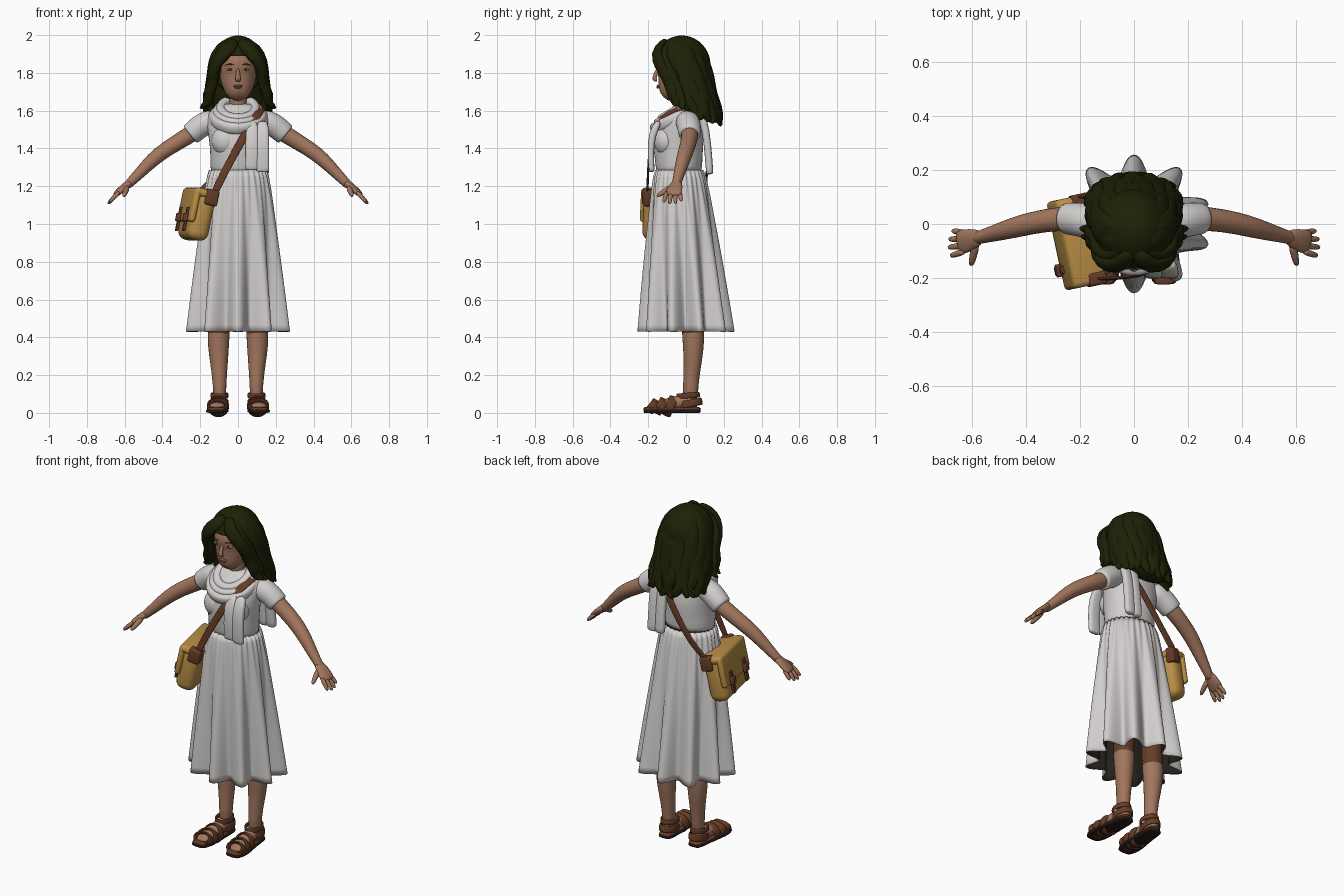
import bpy, bmesh, random
from math import sin, cos, pi, radians, copysign
from mathutils import Vector, Matrix

random.seed(4)
if "Cube" in bpy.data.objects:
    bpy.data.objects.remove(bpy.data.objects["Cube"])


def material(name, rgb):
    m = bpy.data.materials.new(name)
    m.use_nodes = True
    m.diffuse_color = (*rgb, 1)
    bsdf = m.node_tree.nodes["Principled BSDF"]
    bsdf.inputs["Base Color"].default_value = (*rgb, 1)
    bsdf.inputs["Roughness"].default_value = 0.8
    return m


SKIN = material("warm skin", (.36, .18, .11))
HAIR = material("dark olive hair", (.013, .015, .002))
CLOTH = material("off white cloth", (.64, .62, .61))
LINING = material("dark skirt lining", (.016, .014, .01))
TAN = material("tan canvas", (.48, .27, .06))
LEATHER = material("brown leather", (.13, .045, .02))
SOLE = material("dark sole", (.02, .011, .008))
EYE = material("eye white", (.38, .3, .26))
LIPS = material("lips", (.3, .125, .085))

UP, FRONT = Vector((0, 0, 1)), Vector((0, -1, 0))


def finish(name, bm, mat, sub=0):
    bmesh.ops.recalc_face_normals(bm, faces=bm.faces)
    mesh = bpy.data.meshes.new(name)
    bm.to_mesh(mesh)
    bm.free()
    mesh.materials.append(mat)
    for p in mesh.polygons:
        p.use_smooth = True
    obj = bpy.data.objects.new(name, mesh)
    bpy.context.collection.objects.link(obj)
    if sub:
        mod = obj.modifiers.new("subdivision", "SUBSURF")
        mod.levels = mod.render_levels = sub
    return obj


def sweep(name, pts, mat, up=UP, n=12, power=1.0, closed=False, sub=1):
    """Skin elliptical sections (x, y, z, half width, half depth) along a path."""
    bm = bmesh.new()
    path = [Vector(p[:3]) for p in pts]
    rings, count = [], len(pts)
    for i, p in enumerate(path):
        nxt = path[(i + 1) % count] if closed else path[min(i + 1, count - 1)]
        prv = path[i - 1] if closed else path[max(i - 1, 0)]
        t = (nxt - prv).normalized()
        side = t.cross(up(p) if callable(up) else up).normalized()
        nrm = side.cross(t)
        a, b = pts[i][3], pts[i][-1]
        ring = []
        for k in range(n):
            c, s = cos(2 * pi * k / n), sin(2 * pi * k / n)
            c, s = copysign(abs(c) ** power, c), copysign(abs(s) ** power, s)
            ring.append(bm.verts.new(p + side * a * c + nrm * b * s))
        rings.append(ring)
    for i in range(count if closed else count - 1):
        r, q = rings[i], rings[(i + 1) % count]
        for k in range(n):
            bm.faces.new((r[k], r[(k + 1) % n], q[(k + 1) % n], q[k]))
    if not closed:
        bm.faces.new(rings[0])
        bm.faces.new(rings[-1])
    return finish(name, bm, mat, sub)


def loop(name, c, u, v, width, depth, mat, n=20):
    """Closed band around centre c, spanned by the half axes u and v."""
    c, u, v = Vector(c), Vector(u), Vector(v)
    pts = [(*(c + u * cos(2 * pi * k / n) + v * sin(2 * pi * k / n)), width, depth) for k in range(n)]
    return sweep(name, pts, mat, lambda p: p - c, power=.8, closed=True)


def ellipsoid(name, c, r, mat, keep=None):
    bm = bmesh.new()
    bmesh.ops.create_uvsphere(bm, u_segments=32, v_segments=20, radius=1,
                              matrix=Matrix.Translation(c) @ Matrix.Diagonal((*r, 1)))
    if keep:
        cut = [f for f in bm.faces if not keep(f.calc_center_median())]
        bmesh.ops.delete(bm, geom=cut, context="FACES")
    return finish(name, bm, mat)


def box(name, size, at, frame, mat, bevel):
    bm = bmesh.new()
    bmesh.ops.create_cube(bm, size=1, matrix=Matrix.Translation(at) @ Matrix.Diagonal((*size, 1)))
    bmesh.ops.bevel(bm, geom=bm.edges[:], offset=bevel, segments=4, profile=.5, affect="EDGES")
    obj = finish(name, bm, mat)
    obj.matrix_world = frame
    return obj


def flip(pts, sx):
    return [(p[0] * sx, *p[1:]) for p in pts]


# Pleated skirt with a dark lining, gathered at the waist and open at the hem
bm = bmesh.new()
rows, segs = 24, 180
grid = []
for i in range(rows + 1):
    t = i / rows
    grow = t ** .65
    ring = []
    for k in range(segs):
        a = 2 * pi * k / segs
        f = 1 - .18 * t ** .9 * cos(10 * a) + .03 * (1 - t) ** 3 * cos(30 * a)
        ring.append(bm.verts.new(((.15 + .095 * grow) * f * cos(a),
                                  -.035 * (1 - t) + (.125 + .093 * grow) * f * sin(a),
                                  1.285 - .855 * t)))
    grid.append(ring)
for r, q in zip(grid, grid[1:]):
    for k in range(segs):
        bm.faces.new((r[k - 1], r[k], q[k], q[k - 1]))
skirt = finish("skirt", bm, CLOTH)
skirt.data.materials.append(LINING)
thick = skirt.modifiers.new("thickness", "SOLIDIFY")
thick.thickness = .006
thick.material_offset = 1

# Bodice
sweep("bodice", [(0, -.035, 1.26, .148, .122), (0, -.037, 1.3, .148, .124), (0, -.04, 1.37, .148, .13),
                 (0, -.042, 1.45, .155, .138), (0, -.03, 1.52, .168, .118), (0, -.012, 1.58, .172, .085),
                 (0, -.005, 1.615, .13, .065), (0, -.005, 1.64, .06, .05)], CLOTH, -FRONT, n=20)

# Head and neck
sweep("neck", [(0, -.01, 1.54, .05), (0, -.01, 1.64, .047), (0, -.03, 1.74, .047)], SKIN, -FRONT)
sweep("head", [(0, -.118, 1.67, .03, .026), (0, -.102, 1.685, .056, .054), (0, -.085, 1.71, .074, .075),
               (0, -.058, 1.75, .091, .102), (0, -.042, 1.79, .1, .118), (0, -.037, 1.85, .104, .129),
               (0, -.03, 1.92, .092, .11), (0, -.03, 1.965, .05, .06)], SKIN, -FRONT, n=20)
sweep("nose", [(0, -.148, 1.825, .008, .008), (0, -.162, 1.79, .011, .012), (0, -.17, 1.767, .017, .013),
               (0, -.154, 1.755, .014, .008)], SKIN, FRONT)
ellipsoid("upper_lip", (0, -.146, 1.731), (.025, .011, .005), LIPS)
ellipsoid("lower_lip", (0, -.145, 1.723), (.02, .012, .006), LIPS)

# Everything that is mirrored
for sx, tag in ((1, "left"), (-1, "right")):
    ellipsoid(tag + "_eye", (.042 * sx, -.139, 1.818), (.019, .011, .007), EYE)
    ellipsoid(tag + "_iris", (.041 * sx, -.147, 1.818), (.007, .004, .0065), HAIR)
    sweep(tag + "_brow", flip([(.02, -.159, 1.842, .003), (.045, -.153, 1.849, .004, .004),
                               (.072, -.134, 1.84, .002)], sx), LEATHER, n=8)
    ellipsoid(tag + "_bust", (.065 * sx, -.105, 1.44), (.075, .064, .08), CLOTH)
    sweep(tag + "_sleeve", flip([(.1, 0, 1.545, .06), (.165, .01, 1.54, .066), (.21, .018, 1.51, .064),
                                 (.25, .02, 1.475, .06), (.255, .02, 1.471, .058)], sx), CLOTH, n=16)
    sweep(tag + "_arm", flip([(.18, .018, 1.52, .05), (.27, .022, 1.463, .046), (.38, .004, 1.397, .043),
                              (.45, -.015, 1.343, .04), (.52, -.035, 1.27, .031),
                              (.575, -.05, 1.215, .025), (.59, -.055, 1.2, .023)], sx), SKIN)
    sweep(tag + "_palm", flip([(.56, -.045, 1.23, .024, .022), (.6, -.056, 1.197, .042, .02),
                               (.635, -.066, 1.167, .047, .017), (.655, -.07, 1.15, .042, .012)], sx), SKIN)
    for j, reach in enumerate((.85, 1.05, 1.1, .95)):
        y = -.034 - .022 * j
        spread = .009 * (1 - j)
        sweep(f"{tag}_finger_{j + 1}", flip([(.625, y, 1.172, .013),
              (.625 + .032 * reach, y + spread * .6, 1.172 - .03 * reach, .013),
              (.625 + .06 * reach, y + spread, 1.172 - .063 * reach, .01)], sx), SKIN, n=8)
    sweep(tag + "_thumb", flip([(.585, -.07, 1.2, .018), (.595, -.115, 1.172, .016),
                                (.605, -.158, 1.145, .011)], sx), SKIN, n=8)

    # Leg with the dark hem of a short legging, foot and sandal
    leg = sweep(tag + "_leg", flip([(.098, .035, .6, .066), (.1, .035, .5, .062), (.102, .037, .42, .06),
                                    (.104, .04, .36, .059), (.1, .035, .25, .047), (.097, .024, .15, .036, .042),
                                    (.097, .024, .05, .036, .042)], sx), SKIN, FRONT)
    leg.data.materials.append(LEATHER)
    for p in leg.data.polygons:
        p.material_index = int(p.center.z > .42)
    sweep(tag + "_foot", flip([(.098, .07, .05, .03), (.098, .01, .06, .037, .045), (.104, -.07, .052, .043, .036),
                               (.11, -.14, .04, .05, .024), (.114, -.205, .03, .036, .012)], sx), SKIN)
    for layer, z, grow, mat in (("sole", .009, .004, SOLE), ("insole", .021, 0, LEATHER)):
        sweep(f"{tag}_{layer}", flip([(x, y, z, w + grow, .01) for x, y, w in (
            (.098, .08, .03), (.098, .05, .043), (.101, -.03, .045), (.108, -.11, .055),
            (.112, -.17, .058), (.114, -.215, .042), (.114, -.225, .03))], sx), mat, n=16, power=.6)
    for part, y, w, h in (("toe_band", -.175, .049, .026), ("cross_band", -.135, .053, .035),
                          ("instep_band", -.085, .05, .047)):
        x = .1 - .07 * (y + .04)
        loop(f"{tag}_{part}", (x * sx, y, .035), (w, 0, 0), (0, .02, h), .025, .007, LEATHER)
    loop(tag + "_ankle_band", (.098 * sx, .012, .092), (.043, 0, 0), (0, .057, .004), .015, .006, LEATHER)
    loop(tag + "_heel_band", (.098 * sx, .02, .05), (.044, 0, 0), (0, .062, .012), .02, .006, LEATHER)

    # Front hair locks swept aside from the parting
    for j, shift in enumerate((0, .03)):
        lock = [(.012, -.1, 1.975, .03, .02), (.045, -.152, 1.932, .042, .024), (.1, -.16, 1.885, .04, .026),
                (.138, -.118, 1.81, .036, .028), (.126, -.085, 1.745, .036, .026), (.165, -.07, 1.69, .036, .026),
                (.15, -.05, 1.64, .03, .022), (.2, -.045, 1.625, .009, .009)]
        lock = [(x + .2 * shift, y + shift, z - shift * .4, a, b) for x, y, z, a, b in lock]
        sweep(f"{tag}_front_lock_{j + 1}", flip(lock, sx), HAIR, lambda p: Vector((p.x, p.y, .3 * (p.z - 1.8))), n=10)

    # Wavy locks around the side and back: height, x radius, y radius, y centre, width
    rings = [(1.97, .04, .03, -.04, .03), (1.94, .1, .085, -.03, .042), (1.87, .135, .11, -.01, .046),
             (1.79, .14, .115, .01, .042), (1.71, .147, .11, .035, .044), (1.64, .165, .1, .065, .036),
             (1.59, .155, .095, .08, .03), (1.56, .175, .105, .08, .008)]
    for j in range(8):
        f = j / 7
        pts = []
        for i, (z, rx, ry, cy, w) in enumerate(rings):
            a = radians(-28 + 112 * f) + (.17 * sin(1.9 * i + 2.3 * j) if i > 1 else 0)
            swell = 1 + .04 * sin(2.6 * i + 2 * j) + random.uniform(-.02, .05)
            drop = .035 * f * (i / 7) ** 2 + random.uniform(0, .012)
            pts.append((cos(a) * rx * swell, cy + sin(a) * ry * swell, z - drop, w, min(w, .024)))
        sweep(f"{tag}_hair_lock_{j + 1}", flip(pts, sx), HAIR,
              lambda p: Vector((p.x, p.y, max(0, p.z - 1.88) * 2)), n=10)

# Hair cap with the face left open, and the mass behind the neck
ellipsoid("hair_cap", (0, -.022, 1.84), (.138, .152, .158), HAIR,
          lambda c: not (c.y < -.075 and c.z < 1.9 - .3 * abs(c.x)))
sweep("back_hair", [(0, .045, 1.87, .12, .07), (0, .06, 1.76, .138, .08), (0, .08, 1.67, .15, .08),
                    (0, .105, 1.59, .15, .065), (0, .125, 1.54, .11, .035)], HAIR, -FRONT, n=16)

# Scarf: three slack loops, low at the front, and hanging ends
for j in range(3):
    loop(f"scarf_loop_{j + 1}", (0, -.035 - .004 * j, 1.605 - .02 * j), (.092 + .018 * j, 0, 0),
         (0, .088 + .017 * j, .052 + .004 * j), .032, .026, CLOTH, n=28)
for name, x, low in (("inner", .074, 1.285), ("outer", .13, 1.275)):
    sweep(f"scarf_front_{name}_end", [(x, -.14, 1.55, .03, .02), (x, -.18, 1.48, .036, .02),
          (x, -.188, 1.38, .036, .017), (x, -.182, low + .01, .036, .016), (x, -.182, low, .035, .014)],
          CLOTH, FRONT, power=.6)
for name, x in (("inner", .085), ("outer", .135)):
    sweep(f"scarf_back_{name}_end", [(x, .04, 1.64, .026, .02), (x, .095, 1.56, .03, .022),
          (x, .115, 1.42, .03, .02), (x, .125, 1.275, .031, .02), (x, .126, 1.262, .029, .018)],
          CLOTH, FRONT, power=.7)

# Shoulder strap across the body
centre = Vector((0, -.03, 1.4))
strap = [(-.135, -.205, 1.14), (-.08, -.202, 1.26), (-.02, -.195, 1.37), (.04, -.188, 1.48), (.09, -.14, 1.56),
         (.125, -.06, 1.612), (.125, .02, 1.617), (.1, .08, 1.56), (.03, .108, 1.45), (-.06, .112, 1.32),
         (-.14, .11, 1.22), (-.23, .09, 1.14)]
sweep("bag_strap", [(*p, .021, .006) for p in strap], LEATHER, lambda p: p - centre, power=.6)

# Satchel at the right hip, leaning outwards at the bottom
hip = (Matrix.Translation((-.217, -.068, 1.05)) @ Matrix.Rotation(radians(-78), 4, "Z")
       @ Matrix.Rotation(radians(-12), 4, "X"))
box("bag_body", (.32, .115, .265), (0, 0, -.006), hip, TAN, .045)
box("bag_flap", (.335, .034, .18), (0, -.052, .04), hip, TAN, .016)
box("bag_flap_top", (.335, .13, .045), (0, -.004, .113), hip, TAN, .021)
for sx, tag in ((1, "front"), (-1, "back")):
    box(f"bag_{tag}_closure", (.03, .014, .13), (.09 * sx, -.072, -.04), hip, LEATHER, .004)
    box(f"bag_{tag}_buckle", (.048, .022, .045), (.09 * sx, -.077, -.03), hip, LEATHER, .007)
    box(f"bag_{tag}_strap_tab", (.05, .07, .085), (.148 * sx, .027, .098), hip, LEATHER, .012)
